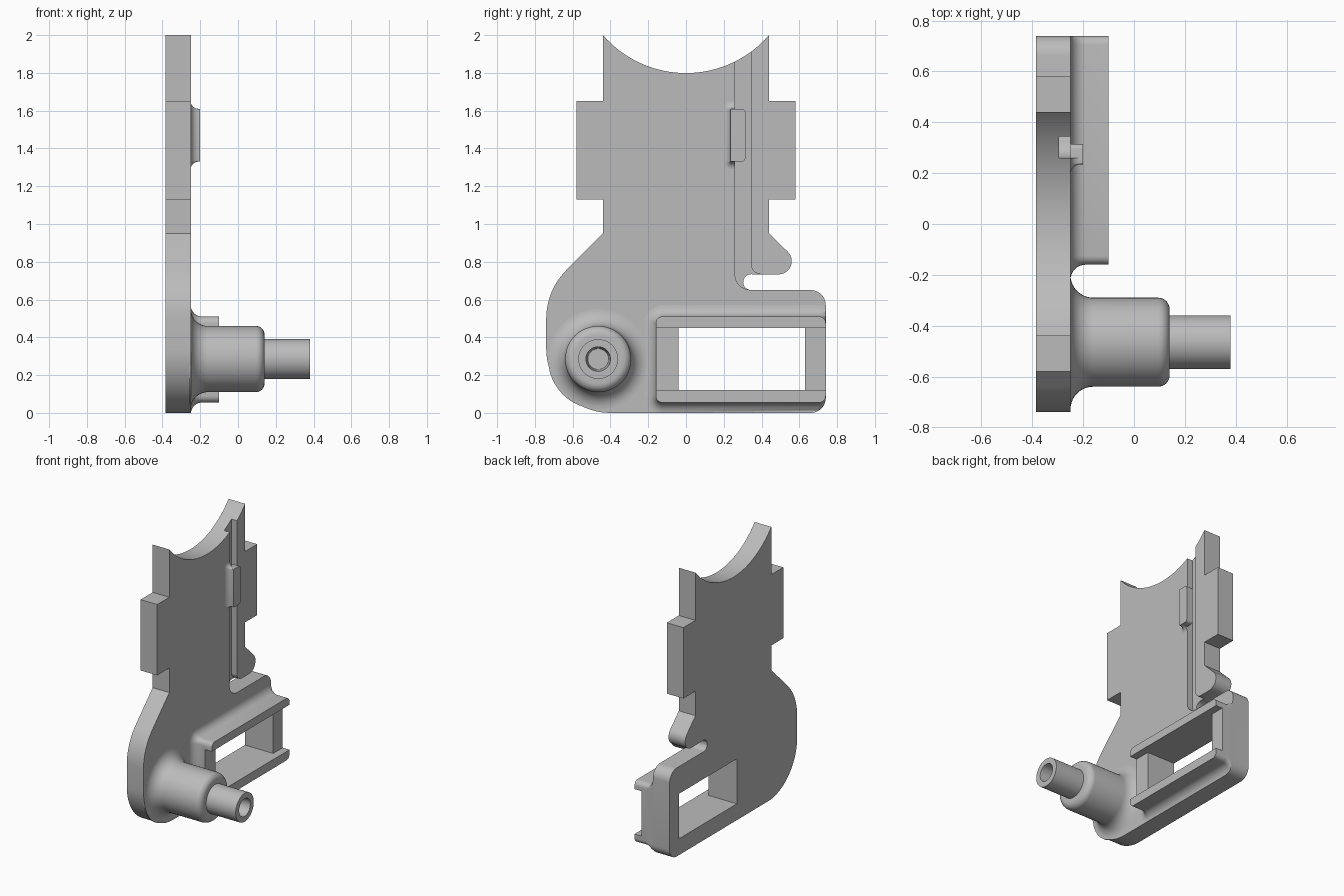
import bpy, bmesh
from math import sin, cos, radians, pi, hypot

if "Cube" in bpy.data.objects:
    bpy.data.objects.remove(bpy.data.objects["Cube"])

BACK, FACE = -0.385, -0.25     # plate thickness along x

grey = bpy.data.materials.new("plain grey")
grey.use_nodes = True
grey.diffuse_color = (0.5, 0.5, 0.5, 1)
grey.node_tree.nodes["Principled BSDF"].inputs["Base Color"].default_value = (0.5, 0.5, 0.5, 1)


def arc(cy, cz, r, a, b, n=10):
    angles = [radians(a + (b - a) * i / n) for i in range(n + 1)]
    return [(cy + r * cos(t), cz + r * sin(t)) for t in angles]


def rounded_rect(y0, y1, z0, z1, r):
    return (arc(y1 - r, z1 - r, r, 0, 90, 6) + arc(y0 + r, z1 - r, r, 90, 180, 6)
            + arc(y0 + r, z0 + r, r, 180, 270, 6) + arc(y1 - r, z0 + r, r, 270, 360, 6))


def loft(name, rings):
    """Skin equal-length rings of (x, [(y, z), ...]) and cap both ends."""
    bm = bmesh.new()
    rows = [[bm.verts.new((x, y, z)) for y, z in pts] for x, pts in rings]
    for a, b in zip(rows, rows[1:]):
        for i in range(len(a)):
            j = (i + 1) % len(a)
            bm.faces.new((a[i], a[j], b[j], b[i]))
    bm.faces.new(rows[0])
    bm.faces.new(rows[-1])
    bmesh.ops.recalc_face_normals(bm, faces=bm.faces[:])
    mesh = bpy.data.meshes.new(name)
    bm.to_mesh(mesh)
    bm.free()
    mesh.materials.append(grey)
    ob = bpy.data.objects.new(name, mesh)
    bpy.context.collection.objects.link(ob)
    return ob


def prism(name, pts, x0, x1):
    return loft(name, [(x0, pts), (x1, pts)])


def box(name, x0, x1, y0, y1, z0, z1):
    return prism(name, [(y0, z0), (y1, z0), (y1, z1), (y0, z1)], x0, x1)


def activate(ob):
    bpy.ops.object.select_all(action='DESELECT')
    ob.select_set(True)
    bpy.context.view_layer.objects.active = ob


def cut(ob, *cutters):
    activate(ob)
    for c in cutters:
        c.hide_render = True
        mod = ob.modifiers.new("cut", 'BOOLEAN')
        mod.operation, mod.solver, mod.object = 'DIFFERENCE', 'EXACT', c
        bpy.ops.object.modifier_apply(modifier=mod.name)


def flared(name, y0, y1, z0, z1, r, flare, top, limit):
    """Block on the plate whose foot spreads in a concave fillet."""
    rings = [(FACE - 0.01, flare)]
    rings += [(FACE + flare * sin(t), flare * (1 - cos(t)))
              for t in [0]]
    rings = [(FACE - 0.01, flare)]
    for i in range(9):
        t = i / 8 * pi / 2
        rings.append((FACE + flare * (1 - cos(t)), flare * (1 - sin(t))))
    rings.append((top, 0))
    return loft(name, [(x, [limit(y, z) for y, z in
                            rounded_rect(y0 - o, y1 + o, z0 - o, z1 + o, r + o)])
                       for x, o in rings])


def within_plate(y, z):
    y, z = min(y, 0.74), max(z, 0.0)
    d = hypot(y - 0.66, z - 0.08)
    if y > 0.66 and z < 0.08 and d > 0.08:      # follow the plate's corner
        y, z = 0.66 + (y - 0.66) * 0.08 / d, 0.08 + (z - 0.08) * 0.08 / d
    return y, z


# Plate: dished top, side lugs, hook and notch, rounded foot
outline = arc(0, 2.38, 0.581, 220.8, 319.2, 32)
outline += [(0.44, 1.65), (0.58, 1.65), (0.58, 1.13), (0.44, 1.13), (0.44, 0.95)]
outline += arc(0.49, 0.803, 0.07, 45, -90)
outline += arc(0.345, 0.692, 0.042, 90, 270)
outline += arc(0.66, 0.57, 0.08, 90, 0) + arc(0.66, 0.08, 0.08, 0, -90)
outline += arc(-0.4, 0.34, 0.34, -90, -180, 20) + arc(-0.38, 0.5, 0.36, 180, 135)
outline += [(-0.44, 0.95), (-0.44, 1.13), (-0.58, 1.13), (-0.58, 1.65), (-0.44, 1.65)]
plate = prism("plate", outline, BACK, FACE)

# Raised frame around the window
frame = flared("window_frame", -0.16, 0.74, 0.055, 0.51, 0.035, 0.06, -0.10, within_plate)

# Cutters: long groove, window, and channel between the frame rails
groove = prism("groove_cutter", [(0.26, 2.1)] + arc(0.34, 0.732, 0.08, 180, 270)
               + [(0.395, 0.652)] + arc(0.395, 0.785, 0.05, 270, 180) + [(0.345, 2.1)],
               -0.295, 0)
window = box("window_cutter", -0.6, 0.2, -0.04, 0.63, 0.12, 0.45)
channel = box("channel_cutter", -0.155, 0.2, -0.5, 1, 0.12, 0.45)
cut(plate, groove, window)
cut(frame, window, channel)
for c in (groove, window, channel):
    bpy.data.objects.remove(c)

# Small clip reaching over the groove
clip_foot = flared("clip_foot", 0.235, 0.26, 1.33, 1.61, 0.005, 0.04, -0.20,
                   lambda y, z: (min(y, 0.26), z))
clip_tongue = prism("clip_tongue", [(0.255, 1.33)] + arc(0.295, 1.35, 0.02, -90, 0, 5)
                    + arc(0.295, 1.59, 0.02, 0, 90, 5) + [(0.255, 1.61)], FACE, -0.20)

# Boss with fillet foot, rounded shoulder, pin and blind hole: (x, radius)
profile = [(FACE - 0.01, 0.265)]
profile += arc(FACE + 0.09, 0.265, 0.09, 180, 270)
profile += arc(0.095, 0.13, 0.045, 90, 0, 8)
profile += [(0.14, 0.105), (0.38, 0.105), (0.38, 0.065), (0.2, 0.055)]
SIDES = 48
boss = loft("boss_and_pin", [
    (x, [(-0.465 + r * cos(2 * pi * i / SIDES), max(0.0, 0.285 + r * sin(2 * pi * i / SIDES)))
         for i in range(SIDES)]) for x, r in profile])

for ob in (plate, frame, clip_foot, clip_tongue, boss):
    activate(ob)
    bpy.ops.object.shade_smooth_by_angle(angle=radians(32))
